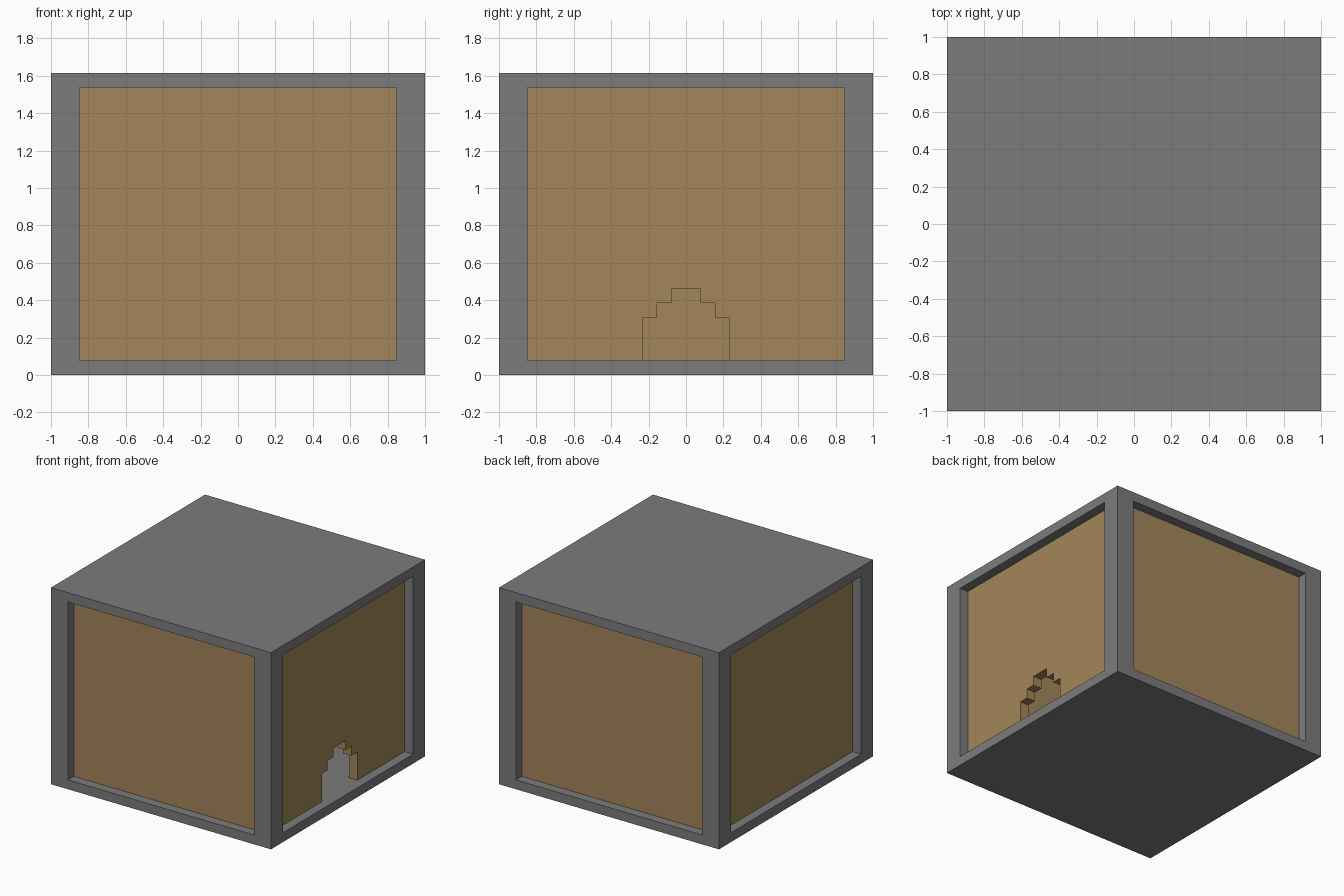
import bpy, bmesh

cube = bpy.data.objects.get("Cube")
if cube:
    bpy.data.objects.remove(cube, do_unlink=True)

U = 1 / 13                      # one block; the model is 26 x 26 x 21 blocks
HALF, INNER, TOP = 13, 11, 21


def material(name, rgb):
    mat = bpy.data.materials.new(name)
    mat.use_nodes = True
    mat.diffuse_color = (*rgb, 1)
    mat.node_tree.nodes["Principled BSDF"].inputs["Base Color"].default_value = (*rgb, 1)
    return mat


stone = material("stone grey", (0.20, 0.20, 0.20))
wood = material("wood brown", (0.37, 0.24, 0.10))


def extrude(name, points, offset, mat):
    """Extrude a closed outline by an offset; all sizes in blocks."""
    bm = bmesh.new()
    face = bm.faces.new([bm.verts.new([c * U for c in p]) for p in points])
    result = bmesh.ops.extrude_face_region(bm, geom=[face], use_keep_orig=True)
    moved = [g for g in result["geom"] if isinstance(g, bmesh.types.BMVert)]
    bmesh.ops.translate(bm, verts=moved, vec=[c * U for c in offset])
    bmesh.ops.recalc_face_normals(bm, faces=bm.faces)
    mesh = bpy.data.meshes.new(name)
    bm.to_mesh(mesh)
    bm.free()
    mesh.materials.append(mat)
    obj = bpy.data.objects.new(name, mesh)
    bpy.context.collection.objects.link(obj)
    return obj


def box(name, x, y, z, mat):
    outline = [(x[0], y[0], z[0]), (x[1], y[0], z[0]),
               (x[1], y[1], z[0]), (x[0], y[1], z[0])]
    return extrude(name, outline, (0, 0, z[1] - z[0]), mat)


# Floor and roof slabs
full = (-HALF, HALF)
box("floor", full, full, (0, 1), stone)
box("roof", full, full, (TOP - 1, TOP), stone)

# Corner posts
low, high, rise = (-HALF, -INNER), (INNER, HALF), (1, TOP - 1)
for side, x in (("right", low), ("left", high)):
    for end, y in (("front", low), ("back", high)):
        box(f"{end}_{side}_post", x, y, rise, stone)

# Plain walls, set back one block from the frame
span, near, far = (-INNER, INNER), (-INNER - 1, -INNER), (INNER, INNER + 1)
box("front_wall", span, near, rise, wood)
box("back_wall", span, far, rise, wood)
box("right_wall", near, span, rise, wood)

# Wall with a stepped doorway
half_door = [(INNER, 20), (INNER, 1), (3, 1), (3, 4), (2, 4), (2, 5), (1, 5), (1, 6)]
outline = half_door + [(-y, z) for y, z in reversed(half_door)]
extrude("left_door_wall", [(INNER, y, z) for y, z in outline], (1, 0, 0), wood)
